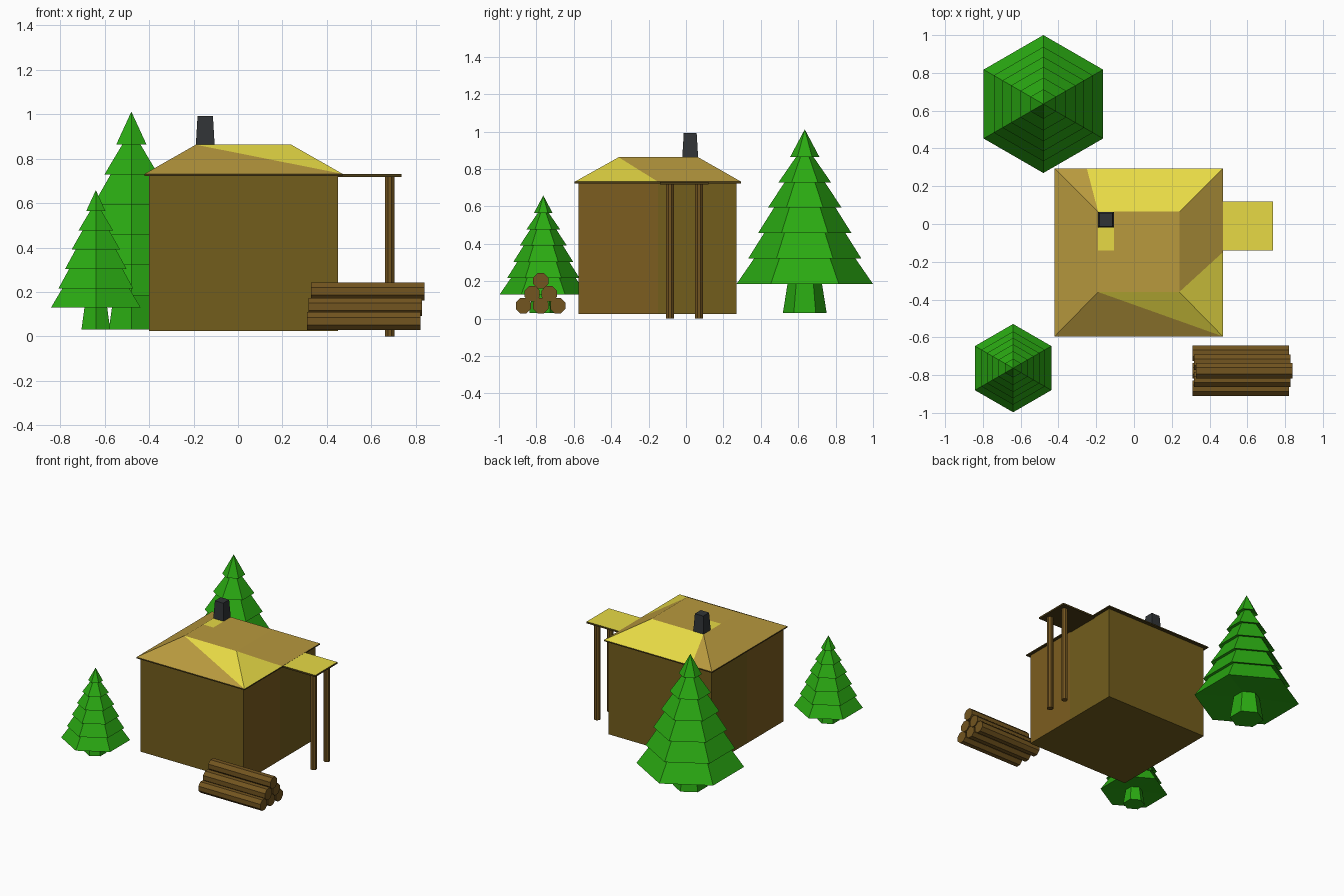
import bpy, bmesh, math

if "Cube" in bpy.data.objects:
    bpy.data.objects.remove(bpy.data.objects["Cube"])


def material(name, r, g, b):
    m = bpy.data.materials.new(name)
    m.diffuse_color = (r, g, b, 1)
    m.use_nodes = True
    m.node_tree.nodes["Principled BSDF"].inputs["Base Color"].default_value = m.diffuse_color
    return m


GREEN = material("pine green", .023, .40, .006)
YELLOW = material("bright straw", .80, .70, .06)
TAN = material("dull straw", .48, .32, .048)
WALL = material("wall wood", .17, .11, .012)
WALL_RED = material("wall wood warm", .20, .11, .014)
EDGE = material("dark eave", .07, .045, .008)
LOG = material("log wood", .17, .09, .014)
IRON = material("chimney iron", .030, .034, .037)


def mesh_object(name, verts, faces, mats, slots=None):
    mesh = bpy.data.meshes.new(name)
    mesh.from_pydata(verts, [], faces)
    for m in mats:
        mesh.materials.append(m)
    for p, s in zip(mesh.polygons, slots or [0] * len(faces)):
        p.material_index = s
    obj = bpy.data.objects.new(name, mesh)
    bpy.context.collection.objects.link(obj)
    return obj


def box(name, x, y, z, mats, taper=0, slots=None):
    """Box between ranges; taper pulls the top edges inwards."""
    verts = []
    for h, t in ((z[0], 0), (z[1], taper)):
        verts += [(x[0] + t, y[0] + t, h), (x[1] - t, y[0] + t, h),
                  (x[1] - t, y[1] - t, h), (x[0] + t, y[1] - t, h)]
    faces = [(3, 2, 1, 0), (4, 5, 6, 7)]
    faces += [(i, (i + 1) % 4, 4 + (i + 1) % 4, 4 + i) for i in range(4)]
    return mesh_object(name, verts, faces, mats, slots)


def lathe(name, profile, sides, mat, turn=0):
    """Faceted revolve of (radius, height) rings, closed at both ends."""
    verts, faces = [], []
    for r, z in profile:
        for i in range(sides):
            a = turn + math.tau * i / sides
            verts.append((r * math.cos(a), r * math.sin(a), z))
    for k in range(len(profile) - 1):
        for i in range(sides):
            j = (i + 1) % sides
            faces.append((k * sides + i, k * sides + j,
                          (k + 1) * sides + j, (k + 1) * sides + i))
    last = (len(profile) - 1) * sides
    faces += [tuple(reversed(range(sides))), tuple(range(last, last + sides))]
    obj = mesh_object(name, verts, faces, [mat])
    bm = bmesh.new()
    bm.from_mesh(obj.data)
    bmesh.ops.remove_doubles(bm, verts=bm.verts, dist=1e-4)
    bm.to_mesh(obj.data)
    bm.free()
    return obj


# Cabin walls, with a seam where the wood tone changes
wall = box("cabin_walls", (-.40, .45), (-.575, .27), (.025, .724), [WALL, WALL_RED])
bm = bmesh.new()
bm.from_mesh(wall.data)
bmesh.ops.bisect_plane(bm, geom=bm.verts[:] + bm.edges[:] + bm.faces[:],
                       plane_co=(0, -.15, 0), plane_no=(0, 1, 0))
bm.normal_update()
for f in bm.faces:
    if abs(f.normal.x) > .5 and f.calc_center_median().y < -.15:
        f.material_index = 1
bm.to_mesh(wall.data)
bm.free()

# Hipped roof with bright patches, resting on a thin eave board
box("roof_eave", (-.42, .47), (-.595, .295), (.723, .732), [EDGE])
lo, hi = .732, .863
verts = [(-.42, -.595, lo), (.47, -.595, lo), (.47, .295, lo), (-.42, .295, lo),
         (-.19, -.36, hi), (.24, -.36, hi), (.24, .065, hi), (-.19, .065, hi),
         (.47, -.15, lo), (-.25, .295, lo),
         (-.19, -.14, hi), (-.105, -.14, hi), (-.105, .065, hi)]
faces = [(0, 1, 4), (1, 5, 4),                 # front slope
         (1, 8, 5), (8, 2, 6, 5),              # right slope
         (2, 9, 7, 12, 6), (9, 3, 7),          # back slope
         (3, 0, 4, 10, 7),                     # left slope
         (4, 5, 6, 12, 11, 10), (10, 11, 12, 7)]  # flat top
mesh_object("cabin_roof", verts, faces, [TAN, YELLOW], [0, 1, 1, 0, 1, 0, 0, 0, 1])

# Chimney
box("chimney", (-.19, -.105), (-.02, .065), (.86, .993), [IRON], taper=.008)

# Porch canopy and its two posts
box("porch_canopy", (.44, .735), (-.14, .12), (.718, .731), [EDGE, YELLOW],
    slots=[0, 1, 0, 0, 0, 0])
for side, y in (("front", -.085), ("back", .07)):
    post = lathe(f"{side}_porch_post", [(.023, 0), (.023, .72)], 8, LOG, math.pi / 8)
    post.location = (.683, y, 0)


# Pine trees: six-sided tiers over a short trunk
def pine(name, x, y, scale):
    radii = [.365, .303, .25, .197, .14, .078]
    profile = [(.117, 0), (.09, .17)]
    for i, r in enumerate(radii):
        z = .155 + .136 * i
        if i:
            profile.append((r - .04, z + .012))
        profile.append((r, z))
    profile.append((0, .982))
    tree = lathe(name, profile, 6, GREEN, math.pi / 6)
    tree.scale = (scale,) * 3
    tree.location = (x, y, .03)


pine("large_pine", -.48, .635, 1)
pine("small_pine", -.64, -.763, .64)

# Stacked log pile
for row, (count, z, x0) in enumerate(((3, .069, .31), (2, .133, .317), (1, .203, .328))):
    for i in range(count):
        log = lathe(f"log_{row}_{i}", [(.044, 0), (.044, .511)], 8, LOG, math.pi / 8)
        log.rotation_euler = (0, math.pi / 2, 0)
        log.location = (x0, -.777 + (i - (count - 1) / 2) * .092, z)
